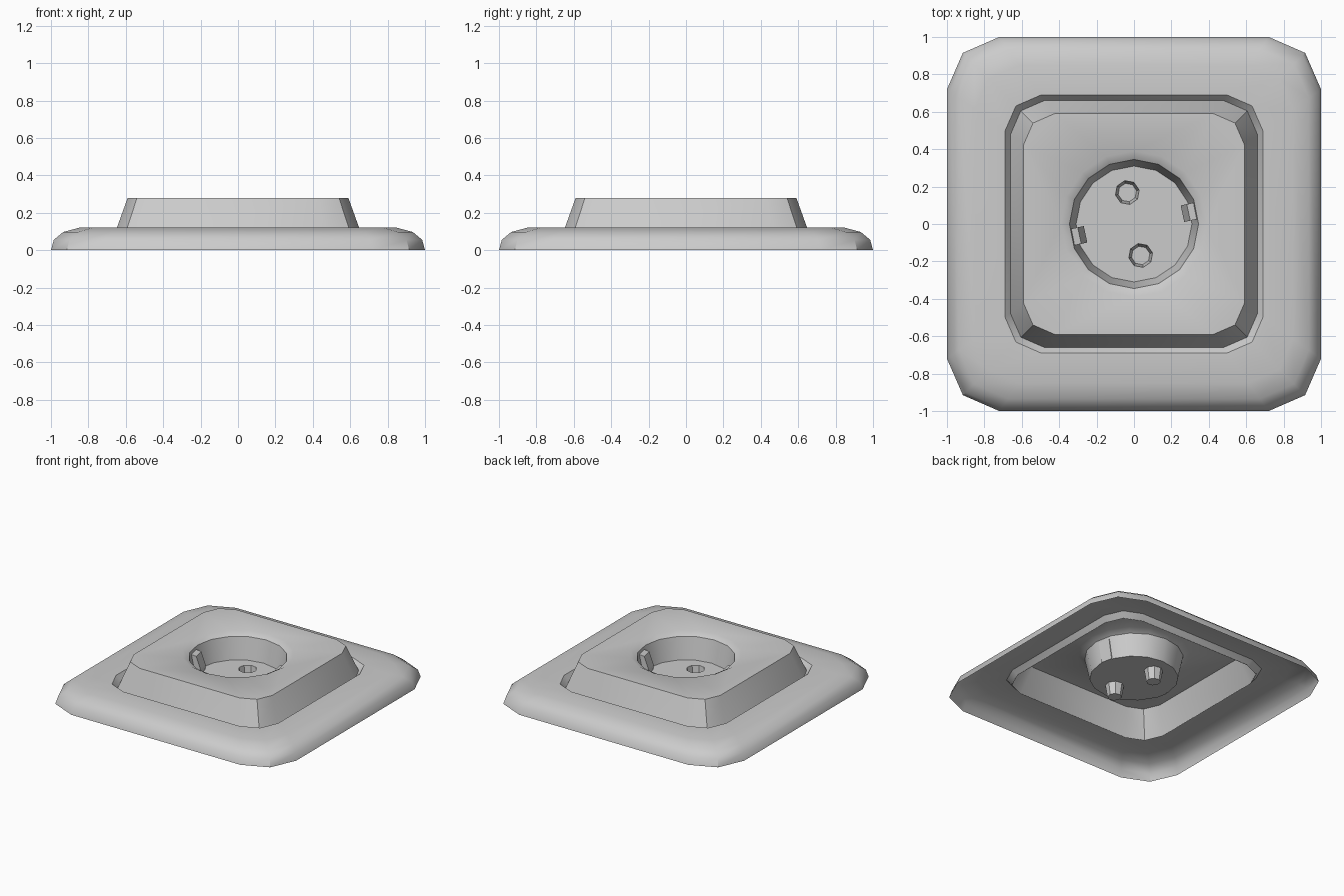
import bpy, bmesh, math
from mathutils import Matrix

if "Cube" in bpy.data.objects:
    bpy.data.objects.remove(bpy.data.objects["Cube"])

TILT = math.radians(12)   # the socket insides are turned slightly


def square_ring(bm, s, z):
    """Square outline with two-step corners, counter-clockwise."""
    pts = []
    for q in range(4):
        c, n = round(math.cos(q * math.pi / 2)), round(math.sin(q * math.pi / 2))
        for x, y in ((1, .72), (.915, .915), (.72, 1)):
            pts.append(bm.verts.new((s * (x * c - y * n), s * (x * n + y * c), z)))
    return pts


def round_ring(bm, r, z, sides, cx=0, cy=0, turn=0):
    return [bm.verts.new((cx + r * math.cos(turn + 2 * math.pi * i / sides),
                          cy + r * math.sin(turn + 2 * math.pi * i / sides), z))
            for i in range(sides)]


def loft(bm, rings):
    for a, b in zip(rings, rings[1:]):
        n = len(a)
        for i in range(n):
            j = (i + 1) % n
            bm.faces.new((a[i], a[j], b[j], b[i]))


def fill(bm, *rings):
    """Flat upward-facing face with holes."""
    edges = []
    for r in rings:
        for i in range(len(r)):
            pair = (r[i], r[(i + 1) % len(r)])
            edges.append(bm.edges.get(pair) or bm.edges.new(pair))
    res = bmesh.ops.triangle_fill(bm, edges=edges, use_beauty=True, normal=(0, 0, 1))
    for f in res["geom"]:
        if isinstance(f, bmesh.types.BMFace):
            f.normal_update()
            if f.normal.z < 0:
                f.normal_flip()


def finish(bm, name, angle=30):
    me = bpy.data.meshes.new(name)
    bm.to_mesh(me)
    bm.free()
    ob = bpy.data.objects.new(name, me)
    bpy.context.collection.objects.link(ob)
    bpy.ops.object.select_all(action='DESELECT')
    ob.select_set(True)
    bpy.context.view_layer.objects.active = ob
    bpy.ops.object.shade_smooth_by_angle(angle=math.radians(angle))
    return ob


# Outer frame: open-backed rounded shell with a lip around the opening
bm = bmesh.new()
loft(bm, [square_ring(bm, s, z) for s, z in
          ((1, 0), (.985, .055), (.935, .097), (.85, .12), (.69, .12), (.66, .08))])
finish(bm, "frame", 40)

# Raised insert with sunken round cup and two contact holes
bm = bmesh.new()
outer = [square_ring(bm, .662, .08), square_ring(bm, .59, .28)]
loft(bm, outer)
cup = [round_ring(bm, r, z, 16) for r, z in ((.39, .28), (.345, .255), (.31, .09))]
loft(bm, cup)
fill(bm, outer[1], cup[0])
holes = []
for side in (1, -1):
    cx, cy = -side * .172 * math.sin(TILT), side * .172 * math.cos(TILT)
    tube = [round_ring(bm, r, z, 8, cx, cy, TILT) for r, z in ((.065, .09), (.05, .0))]
    loft(bm, tube)
    bm.faces.new(tube[1])
    holes.append(tube[0])
fill(bm, cup[2], *holes)
finish(bm, "socket_insert", 30)

# Earth clips on opposite cup walls
profile = ((.34, .235), (.298, .225), (.265, .13), (.268, .09), (.312, .09))
for k, name in enumerate(("earth_clip_right", "earth_clip_left")):
    bm = bmesh.new()
    ends = [[bm.verts.new((r, y, z)) for r, z in profile] for y in (-.045, .045)]
    loft(bm, ends)
    bm.faces.new(ends[0])
    bm.faces.new(ends[1])
    bmesh.ops.recalc_face_normals(bm, faces=bm.faces)
    bm.transform(Matrix.Rotation(TILT + k * math.pi, 4, 'Z'))
    finish(bm, name, 20)
